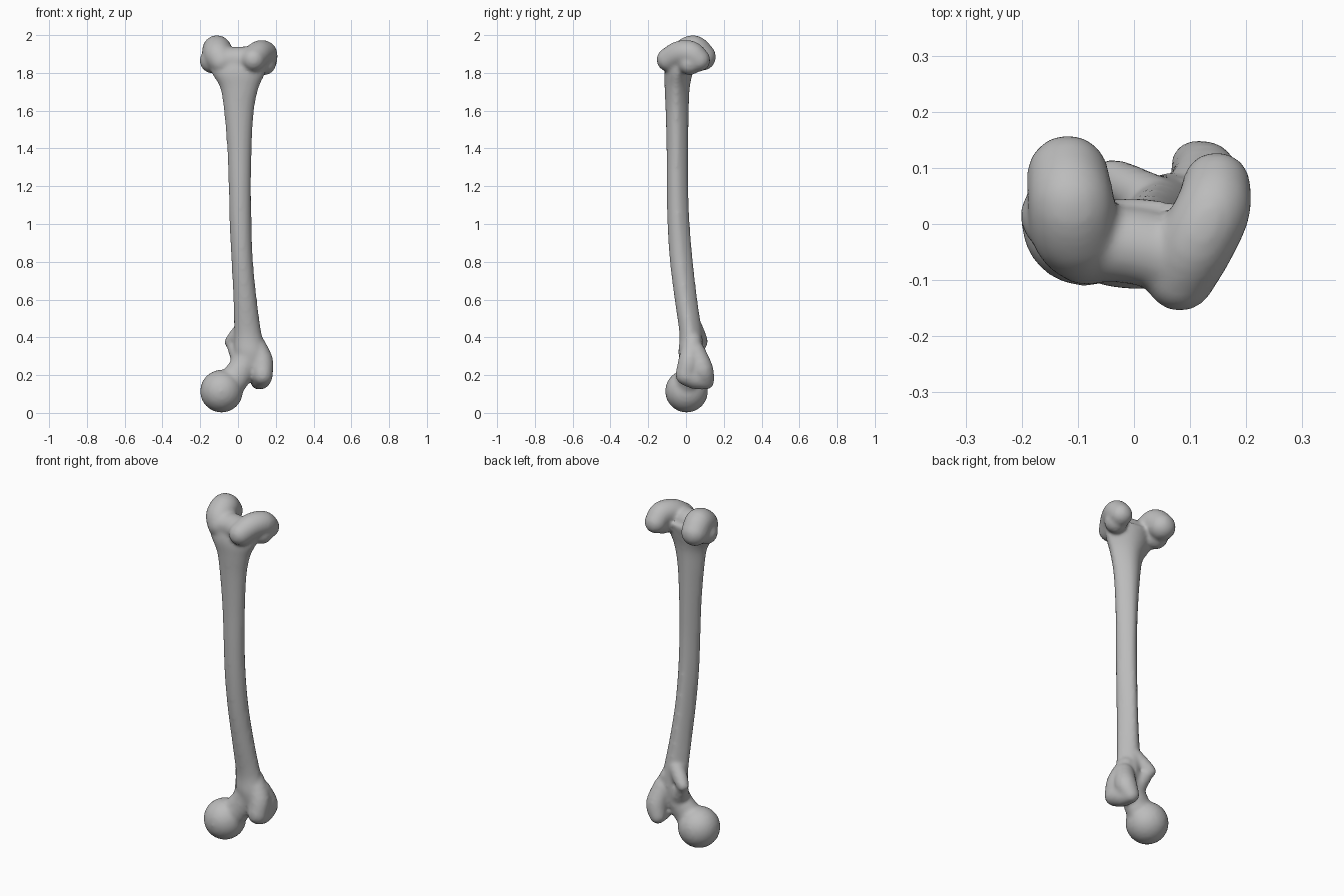
import bpy, bmesh, math
from mathutils import Vector

if "Cube" in bpy.data.objects:
    bpy.data.objects.remove(bpy.data.objects["Cube"], do_unlink=True)

bone = bpy.data.materials.new("bone_grey")
bone.use_nodes = True
GREY = (0.5, 0.5, 0.5, 1)
bone.diffuse_color = GREY
bone.node_tree.nodes["Principled BSDF"].inputs["Base Color"].default_value = GREY

# One unit sphere, made once and copied for every rounded piece
unit = bmesh.new()
bmesh.ops.create_icosphere(unit, subdivisions=3, radius=1)
unit.verts.index_update()
BALL_VERTS = [v.co.copy() for v in unit.verts]
BALL_FACES = [[v.index for v in f.verts] for f in unit.faces]
unit.free()

verts, faces = [], []


def add(new_verts, new_faces):
    start = len(verts)
    verts.extend(new_verts)
    faces.extend([start + i for i in f] for f in new_faces)


def spline(points, steps):
    """Catmull-Rom samples through tuples of any length."""
    pts = [Vector(p) for p in points]
    pts = [pts[0]] + pts + [pts[-1]]
    out = []
    for a, b, c, d in zip(pts, pts[1:], pts[2:], pts[3:]):
        for i in range(steps):
            t = i / steps
            out.append(b + (c - a) * t / 2 + (a * 2 - b * 5 + c * 4 - d) * t * t / 2
                       + (b * 3 - a - c * 3 + d) * t ** 3 / 2)
    return out + [pts[-1]]


def ball(x, y, z, r, flat_y=1.0):
    add([(x + v.x * r, y + v.y * r * flat_y, z + v.z * r) for v in BALL_VERTS], BALL_FACES)


def limb(*points, flat_y=1.0):
    """Rounded limb through (x, y, z, radius) points."""
    for p in spline(points, 4):
        ball(*p, flat_y=flat_y)


# Shaft: height, x low, x high, y front, y back
sections = [
    (0.24, 0.01, 0.15, -0.03, 0.08),
    (0.32, -0.02, 0.15, -0.04, 0.09),
    (0.42, -0.02, 0.125, -0.035, 0.085),
    (0.60, -0.025, 0.10, -0.06, 0.06),
    (0.80, -0.035, 0.08, -0.085, 0.037),
    (1.00, -0.045, 0.072, -0.098, 0.02),
    (1.20, -0.05, 0.07, -0.102, 0.012),
    (1.40, -0.058, 0.073, -0.103, 0.012),
    (1.60, -0.075, 0.085, -0.108, 0.015),
    (1.72, -0.095, 0.11, -0.113, 0.02),
    (1.80, -0.14, 0.145, -0.115, 0.035),
    (1.87, -0.155, 0.16, -0.10, 0.05),
]
SIDES = 32
shaft = spline(sections, 6)
shaft_verts, shaft_faces = [], []
for z, x0, x1, y0, y1 in shaft:
    for i in range(SIDES):
        a = math.tau * i / SIDES
        s = math.sin(a)
        pinch = 1 - 0.3 * max(0, s)      # narrows to a ridge along the back
        shaft_verts.append(((x0 + x1) / 2 + (x1 - x0) / 2 * math.cos(a) * pinch,
                            (y0 + y1) / 2 + (y1 - y0) / 2 * s, z))
for row in range(0, (len(shaft) - 1) * SIDES, SIDES):
    for i in range(SIDES):
        j = (i + 1) % SIDES
        shaft_faces.append((row + i, row + j, row + SIDES + j, row + SIDES + i))
shaft_faces.append(range(SIDES - 1, -1, -1))
shaft_faces.append(range(len(shaft_verts) - SIDES, len(shaft_verts)))
add(shaft_verts, shaft_faces)

# Ball head and neck
ball(-0.087, 0.003, 0.115, 0.114)
limb((-0.05, 0.005, 0.14, 0.08), (0.025, 0.02, 0.24, 0.073), (0.065, 0.025, 0.33, 0.07), flat_y=0.85)

# Large side knob with its downward hook
limb((0.085, 0.035, 0.38, 0.05), (0.125, 0.02, 0.28, 0.06), (0.13, 0.0, 0.21, 0.055))
limb((0.11, 0.05, 0.32, 0.055), (0.128, 0.085, 0.23, 0.06), (0.11, 0.105, 0.168, 0.045))
limb((0.13, 0.0, 0.2, 0.055), (0.12, 0.05, 0.18, 0.055), (0.11, 0.105, 0.168, 0.045))

# Small inner knob
limb((0.03, 0.045, 0.45, 0.045), (-0.015, 0.07, 0.40, 0.04), (-0.04, 0.085, 0.375, 0.032))
limb((-0.035, 0.08, 0.37, 0.03), (0.01, 0.04, 0.29, 0.05))

# Knee knuckles, inner and outer
limb((-0.118, 0.085, 1.885, 0.074), (-0.112, 0.04, 1.922, 0.078),
     (-0.105, -0.01, 1.895, 0.08), (-0.085, -0.04, 1.86, 0.07))
ball(-0.135, 0.015, 1.865, 0.068)
limb((0.147, 0.067, 1.868, 0.062), (0.14, 0.025, 1.902, 0.068),
     (0.11, -0.035, 1.90, 0.07), (0.082, -0.092, 1.87, 0.064))
ball(0.14, 0.02, 1.85, 0.062)

# Bridge across the front between the knuckles
limb((-0.08, -0.035, 1.865, 0.07), (0.0, -0.038, 1.87, 0.07), (0.08, -0.06, 1.87, 0.07))

mesh = bpy.data.meshes.new("thigh_bone")
mesh.from_pydata(verts, [], faces)
mesh.materials.append(bone)
obj = bpy.data.objects.new("thigh_bone", mesh)
bpy.context.collection.objects.link(obj)

# Fuse the parts into one skin and soften the joins
fuse = obj.modifiers.new("fuse", 'REMESH')
fuse.mode = 'VOXEL'
fuse.voxel_size = 0.01
fuse.use_smooth_shade = True
soften = obj.modifiers.new("soften", 'SMOOTH')
soften.factor = 0.5
soften.iterations = 8

# Keep the fused skin as the final mesh
skin = bpy.data.meshes.new_from_object(obj.evaluated_get(bpy.context.evaluated_depsgraph_get()))
obj.modifiers.clear()
obj.data = skin
skin.materials.clear()
skin.materials.append(bone)
skin.shade_smooth()
